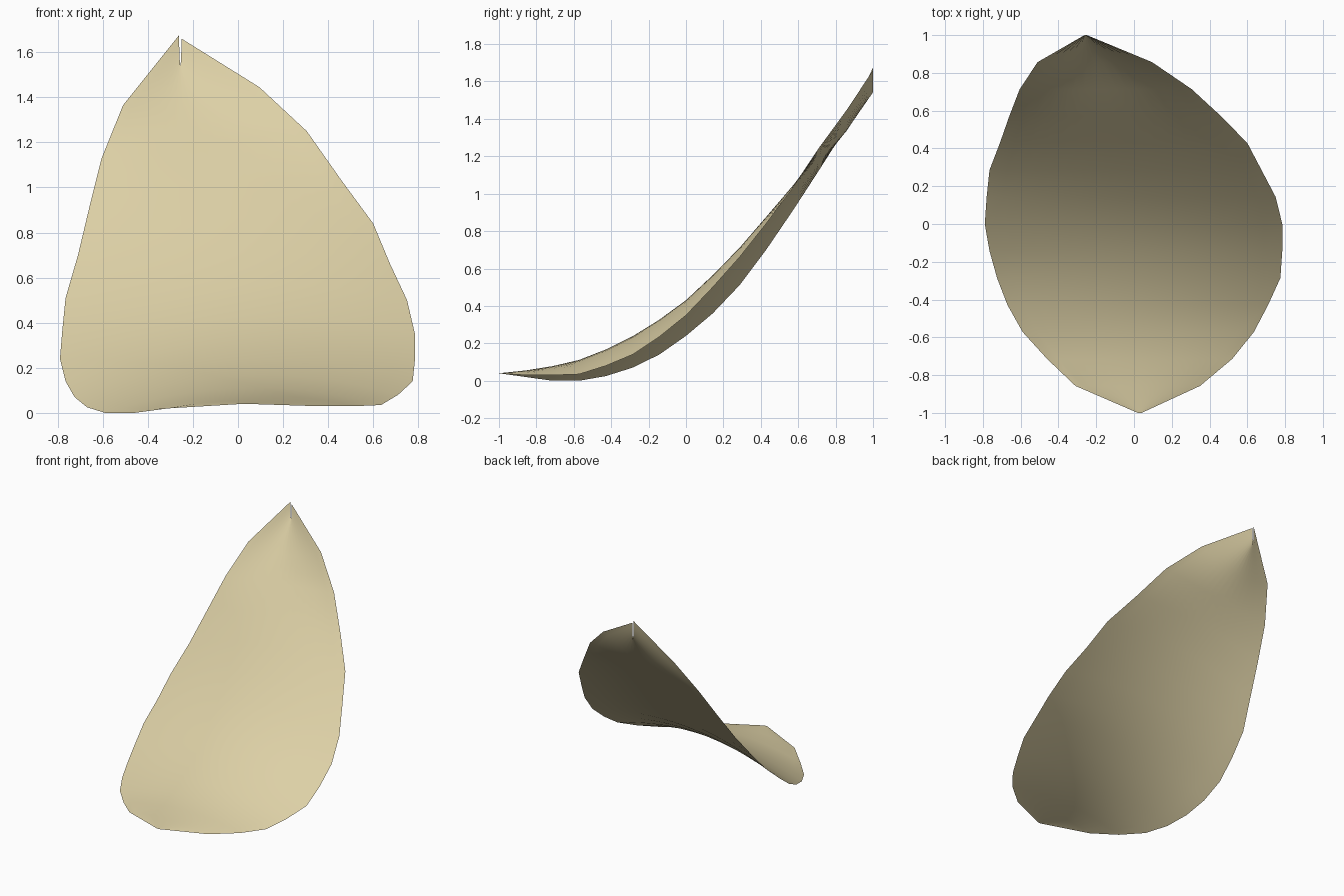
import bpy, bmesh

# Stations along the petal: left x, left z, right x, right z, camber (ridge > 0, cup < 0)
stations = [
    (0.02, 0.04, 0.04, 0.04, 0.0),
    (-0.31, 0.02, 0.35, 0.03, 0.03),
    (-0.46, 0.0, 0.52, 0.03, 0.062),
    (-0.59, 0.0, 0.635, 0.035, 0.093),
    (-0.67, 0.025, 0.71, 0.08, 0.113),
    (-0.725, 0.07, 0.775, 0.14, 0.13),
    (-0.765, 0.14, 0.785, 0.235, 0.135),
    (-0.79, 0.24, 0.785, 0.35, 0.13),
    (-0.78, 0.36, 0.75, 0.50, 0.125),
    (-0.765, 0.51, 0.675, 0.66, 0.113),
    (-0.71, 0.70, 0.60, 0.84, 0.093),
    (-0.66, 0.91, 0.46, 1.03, 0.058),
    (-0.605, 1.13, 0.305, 1.25, 0.0),
    (-0.51, 1.365, 0.095, 1.445, -0.065),
    (-0.262, 1.675, -0.25, 1.66, -0.125),
]
SEGS = 16

# Petal: one thin curved sheet lofted from base to tip
bm = bmesh.new()
rows = []
for i, (lx, lz, rx, rz, camber) in enumerate(stations):
    y = -1 + 2 * i / (len(stations) - 1)
    row = []
    for j in range(SEGS + 1):
        t = j / SEGS
        z = lz + (rz - lz) * t + camber * 4 * t * (1 - t)
        row.append(bm.verts.new((lx + (rx - lx) * t, y, z)))
    rows.append(row)
for a, b in zip(rows, rows[1:]):
    for j in range(SEGS):
        face = bm.faces.new((a[j], a[j + 1], b[j + 1], b[j]))
        face.smooth = True

mesh = bpy.data.meshes.new("petal")
bm.to_mesh(mesh)
bm.free()
petal = bpy.data.objects.new("petal", mesh)
bpy.context.collection.objects.link(petal)

# Single pale straw colour
straw = bpy.data.materials.new("pale straw")
straw.diffuse_color = (0.72, 0.63, 0.38, 1)
mesh.materials.append(straw)
